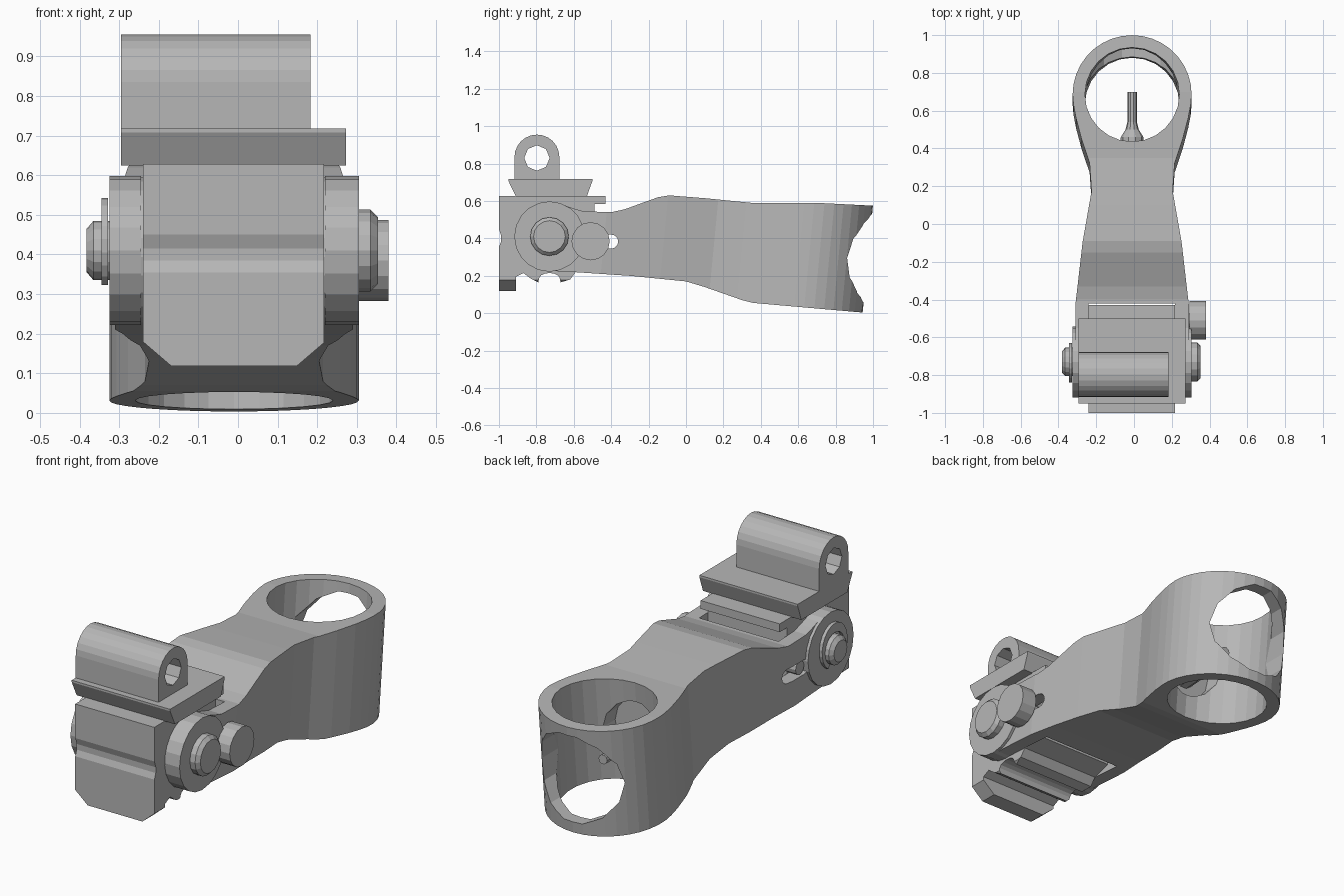
import bpy, bmesh
from math import sin, cos, radians, tan
from mathutils import Vector

cube = bpy.data.objects.get("Cube")
if cube:
    bpy.data.objects.remove(cube, do_unlink=True)

grey = bpy.data.materials.new("plain grey")
grey.use_nodes = True
GREY = (0.47, 0.47, 0.47, 1)
grey.diffuse_color = GREY
grey.node_tree.nodes["Principled BSDF"].inputs["Base Color"].default_value = GREY

CX = -0.01               # middle of the arm in x
PIVOT = (-0.73, 0.41)    # main pin in (y, z)
KNOB = (-0.51, 0.385)    # side knob in (y, z)


def arc(cy, cz, r, a0, a1, n, rz=None):
    """Points along an arc, degrees, both ends included."""
    rz = rz or r
    angles = [radians(a0 + (a1 - a0) * i / n) for i in range(n + 1)]
    return [(cy + r * cos(a), cz + rz * sin(a)) for a in angles]


def circle(cy, cz, r, n):
    return arc(cy, cz, r, 0, 360, n)[:-1]


AXES = {"x": lambda p, d: (d, p[0], p[1]),
        "y": lambda p, d: (p[0], d, p[1]),
        "z": lambda p, d: (p[0], p[1], d)}


def loft(name, sections, axis):
    """Closed solid through (outline, position) sections along an axis."""
    bm = bmesh.new()
    rings = [[bm.verts.new(AXES[axis](p, d)) for p in pts] for pts, d in sections]
    for a, b in zip(rings, rings[1:]):
        for i in range(len(a)):
            j = (i + 1) % len(a)
            bm.faces.new((a[i], a[j], b[j], b[i]))
    bm.faces.new(rings[0])
    bm.faces.new(rings[-1])
    bmesh.ops.recalc_face_normals(bm, faces=bm.faces)
    mesh = bpy.data.meshes.new(name)
    bm.to_mesh(mesh)
    bm.free()
    mesh.materials.append(grey)
    obj = bpy.data.objects.new(name, mesh)
    bpy.context.scene.collection.objects.link(obj)
    return obj


def prism(name, pts, axis, a, b):
    return loft(name, [(pts, a), (pts, b)], axis)


def turned(name, centre, axis, steps, n=16):
    """Stack of (radius, position) discs along an axis."""
    return loft(name, [(circle(*centre, r, n), d) for r, d in steps], axis)


def combine(obj, tool, operation="DIFFERENCE"):
    mod = obj.modifiers.new("cut", "BOOLEAN")
    mod.operation, mod.object, mod.solver = operation, tool, "EXACT"
    graph = bpy.context.evaluated_depsgraph_get()
    result = bpy.data.meshes.new_from_object(obj.evaluated_get(graph))
    obj.modifiers.clear()
    obj.data = result
    bpy.data.objects.remove(tool, do_unlink=True)


def lean(obj):
    """Tilt the ring axis backwards by shearing along y."""
    for v in obj.data.vertices:
        v.co.y += (v.co.z - 0.58) * tan(radians(5.5))


# Arm: side profile crossed with the waisted plan that ends in a ring
top = [(1.2, 0.565), (0.7, 0.59), (0.35, 0.59), (0.1, 0.615), (-0.09, 0.63),
       (-0.15, 0.62), (-0.33, 0.555), (-0.4, 0.54), (-0.55, 0.545), (-0.6, 0.56)]
bottom = [(-0.6, 0.22), (-0.3, 0.2), (0, 0.17), (0.1, 0.14), (0.3, 0.07),
          (0.36, 0.055), (0.94, 0.004), (1.2, -0.02)]
arm = prism("arm", top + arc(*PIVOT, 0.185, 65, 275, 14) + bottom, "x", -0.6, 0.6)
side = [(0.3, -1.2), (0.3, -0.42), (0.262, -0.1), (0.215, 0.17),
        (0.225, 0.32), (0.268, 0.45), (0.297, 0.56)]
plan = ([(CX + w, y) for w, y in side] + arc(CX, 0.685, 0.315, -10, 190, 20)
        + [(CX - w, y) for w, y in reversed(side)])
plan_solid = prism("plan_cutter", plan, "z", -0.2, 0.9)
lean(plan_solid)
combine(arm, plan_solid, "INTERSECT")

# Ring bore, rear window, stud pocket, fork slot and the knob slot
bore = turned("bore_cutter", (CX, 0.685), "z", [(0.25, -0.2), (0.25, 0.9)], 24)
lean(bore)
combine(arm, bore)
combine(arm, turned("window_cutter", (CX, 0.295), "y", [(0.24, 0.72), (0.24, 1.3)], 14))
combine(arm, turned("pocket_cutter", (CX, 0.33), "y", [(0.16, 0.37), (0.16, 0.6)], 14))
box = [(-0.24, -1.3), (0.217, -1.3), (0.217, -0.42), (-0.24, -0.42)]
combine(arm, prism("fork_cutter", box, "z", -0.2, 0.9))
slot = arc(-0.4, 0.383, 0.038, -90, 90, 6) + arc(-0.53, 0.383, 0.038, 90, 270, 6)
combine(arm, prism("slot_cutter", slot, "x", -0.6, 0.6))

# Raised round cheeks on both sides of the fork
for name, a, b in (("right_cheek", 0.22, 0.305), ("left_cheek", -0.325, -0.245)):
    turned(name, PIVOT, "x", [(0.188, a), (0.188, b)], 20)

# Stud inside the ring
turned("stud", (CX, 0.29), "y",
       [(0.065, 0.36), (0.06, 0.46), (0.035, 0.5), (0.025, 0.54), (0.025, 0.7)], 10)

# Jaw block held in the fork, with front groove and toothed underside
jaw_profile = ([(-0.43, 0.628), (-1, 0.628), (-1, 0.45), (-0.988, 0.415), (-0.988, 0.385),
                (-1, 0.355), (-1, 0.118), (-0.91, 0.118), (-0.91, 0.195), (-0.87, 0.215),
                (-0.83, 0.185), (-0.79, 0.165)]
               + arc(-0.73, 0.185, 0.055, 170, 10, 6, 0.03)
               + [(-0.67, 0.165), (-0.62, 0.18), (-0.59, 0.22), (-0.49, 0.25),
                  (-0.49, 0.585), (-0.43, 0.585)])
jaw = prism("jaw", jaw_profile, "x", -0.24, 0.217)
bm = bmesh.new()
bm.from_mesh(jaw.data)
for s in (-1, 1):
    bmesh.ops.bisect_plane(
        bm, geom=bm.verts[:] + bm.edges[:] + bm.faces[:], clear_outer=True,
        plane_co=Vector((CX + s * 0.228, 0, 0.178)), plane_no=Vector((s * 0.06, 0, -0.07)))
    bmesh.ops.holes_fill(bm, edges=[e for e in bm.edges if e.is_boundary])
bmesh.ops.recalc_face_normals(bm, faces=bm.faces)
bm.to_mesh(jaw.data)
bm.free()

# Dovetail rail on top of the jaw
rail = [(-0.91, 0.625), (-0.53, 0.625), (-0.5, 0.708), (-0.5, 0.718),
        (-0.95, 0.718), (-0.95, 0.708)]
prism("rail", rail, "x", -0.295, 0.273)

# Hinge tube with a through hole
tube_outline = [(-0.917, 0.715), (-0.677, 0.715)] + arc(-0.797, 0.835, 0.12, 0, 180, 12)
hinge_tube = prism("hinge_tube", tube_outline, "x", -0.295, 0.183)
combine(hinge_tube, turned("hole_cutter", (-0.797, 0.83), "x", [(0.068, -0.6), (0.068, 0.6)], 8))

# Pivot pin with its head, retaining clip and side knob
turned("pivot_pin", PIVOT, "x",
       [(0.055, -0.382), (0.075, -0.365), (0.075, 0.29), (0.103, 0.291),
        (0.103, 0.335), (0.085, 0.353)])
clip = (arc(-0.735, 0.425, 0.105, -60, 240, 18, 0.118)
        + arc(-0.735, 0.415, 0.08, 240, -60, 18))
prism("retaining_clip", clip, "x", -0.345, -0.328)
turned("knob", KNOB, "x", [(0.102, 0.295), (0.102, 0.38)])
turned("knob_shaft", KNOB, "x", [(0.035, -0.3), (0.035, 0.31)], 12)
